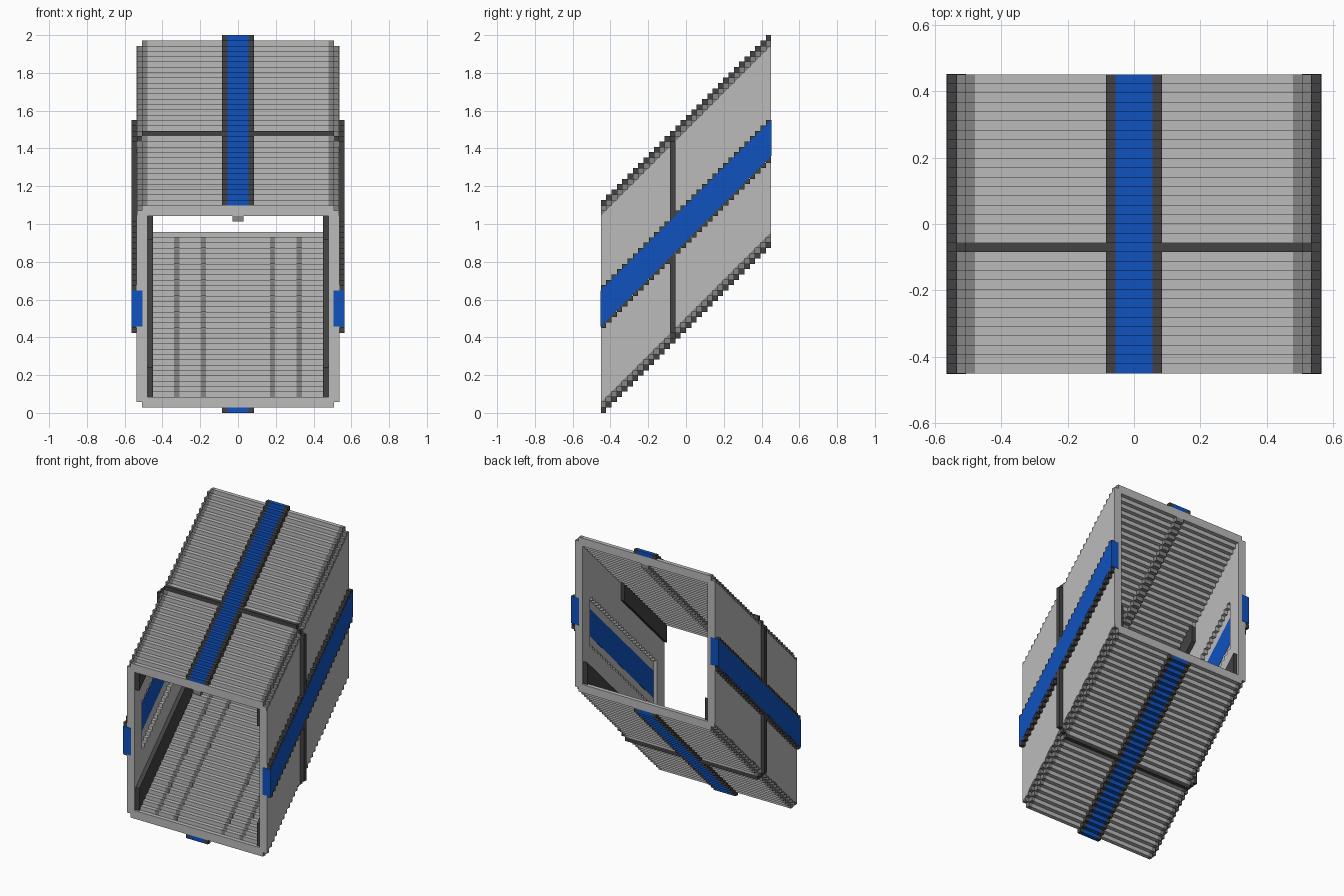
import bpy, bmesh

if "Cube" in bpy.data.objects:
    bpy.data.objects.remove(bpy.data.objects["Cube"], do_unlink=True)

U = 2 / 71          # one block unit
N = 32              # slices along the depth, each one unit higher than the last


def material(name, rgb):
    m = bpy.data.materials.new(name)
    m.diffuse_color = (*rgb, 1)
    m.use_nodes = True
    m.node_tree.nodes["Principled BSDF"].inputs["Base Color"].default_value = (*rgb, 1)
    return m


LIGHT = material("light_grey", (0.50, 0.50, 0.50))
MID = material("mid_grey", (0.24, 0.24, 0.24))
DARK = material("dark_grey", (0.055, 0.055, 0.055))
BLUE = material("blue", (0.005, 0.085, 0.52))


def block(bm, x, y, z, slope=0.0, lift=0.0):
    """Box from (min, max) ranges in units; slope shears it up along y."""
    v = [bm.verts.new((a * U, (b - N / 2) * U, (c + lift + slope * b) * U))
         for a in x for b in y for c in z]
    for f in ((0, 1, 3, 2), (4, 6, 7, 5), (0, 4, 5, 1),
              (2, 3, 7, 6), (0, 2, 6, 4), (1, 5, 7, 3)):
        bm.faces.new([v[k] for k in f])


def stairs(bm, x, z, first=0, last=N, out=0.0):
    for i in range(first, last):
        block(bm, x, (i - out, i + 1 + out), z, lift=i)


def finish(name, bm, mat, light_ends=False):
    bmesh.ops.recalc_face_normals(bm, faces=bm.faces[:])
    mesh = bpy.data.meshes.new(name)
    mesh.materials.append(mat)
    if light_ends:  # faces closing the two mouths of the tunnel are light
        mesh.materials.append(LIGHT)
        for f in bm.faces:
            if abs(f.normal.y) > 0.9 and abs(f.calc_center_median().y) > (N / 2 - 0.1) * U:
                f.material_index = 1
    bm.to_mesh(mesh)
    bm.free()
    ob = bpy.data.objects.new(name, mesh)
    bpy.context.scene.collection.objects.link(ob)


def part(name, mat, build, light_ends=False):
    bm = bmesh.new()
    build(bm)
    finish(name, bm, mat, light_ends)


def span(s, a, b):
    """Range on the left (+1) or right (-1) side."""
    return (min(s * a, s * b), max(s * a, s * b))


# stepped floor and ceiling
part("floor", LIGHT, lambda bm: stairs(bm, (-17, 17), (1, 3)))
part("ceiling", LIGHT, lambda bm: stairs(bm, (-17, 17), (37, 39)))
part("ceiling_rib", MID, lambda bm: stairs(bm, (-1, 1), (36, 37)))

# trim lines set in the floor
def floor_lines(bm):
    for s in (1, -1):
        for a in (6, 11):
            stairs(bm, span(s, a, a + 1), (2, 3.04), 1, N - 1, 0.04)
part("floor_lines", MID, floor_lines)

# raised stripes on top and bottom
for name, z in (("top", (39, 40)), ("bottom", (0, 1))):
    part(name + "_stripe", BLUE, lambda bm: stairs(bm, (-2, 2), z))

    def edges(bm):
        for s in (1, -1):
            stairs(bm, span(s, 2, 3), z)
    part(name + "_stripe_edges", DARK, edges)

for s, side in ((1, "left"), (-1, "right")):
    # notched corner beams
    def corners(bm):
        for inner, outer in (((1, 3), (2, 3)), ((37, 39), (37, 38))):
            stairs(bm, span(s, 17, 18), inner)
            stairs(bm, span(s, 18, 19), outer)
    part(side + "_corner_beams", MID, corners, True)

    # sloping wall, with a long recess on the inside
    def wall(bm):
        block(bm, span(s, 18, 19.03), (0, N), (2, 37), 1)
        block(bm, span(s, 17, 18), (0, N), (2, 13), 1)
        block(bm, span(s, 17, 18), (0, N), (27, 37), 1)
        stairs(bm, span(s, 17, 18), (12, 14))
        stairs(bm, span(s, 17, 18), (26, 28))
        for first, last in ((0, 3), (N - 3, N)):
            stairs(bm, span(s, 17, 18), (13, 27), first, last)
    part(side + "_wall", LIGHT, wall)

    # side stripe, showing through to the recess
    part(side + "_stripe", BLUE, lambda bm: block(
        bm, span(s, 17.95, 20.03), (-0.04, N + 0.04), (16.3, 23), 1))

    def side_edges(bm):
        stairs(bm, span(s, 19, 20), (16, 17))
        stairs(bm, span(s, 19, 20), (23, 24))
    part(side + "_stripe_edges", DARK, side_edges)

    # dark skirting along the bottom and part of the top of the inside wall
    def skirting(bm):
        block(bm, span(s, 16, 17), (0.5, N - 0.5), (2.5, 8), 1)
        block(bm, span(s, 16, 17), (0.5, 17), (32, 37), 1)
    part(side + "_skirting", DARK, skirting)

# band running round the outside
def band(bm):
    y, r = (13, 14), 13
    for s in (1, -1):
        block(bm, span(s, 3, 18), y, (39, 40), lift=r)
        block(bm, span(s, 3, 18), y, (0, 1), lift=r)
        block(bm, span(s, 19, 20), y, (24, 38), lift=r)
        block(bm, span(s, 19, 20), y, (2, 16), lift=r)
        block(bm, span(s, 18, 19), y, (38, 39), lift=r)
        block(bm, span(s, 18, 19), y, (1, 2), lift=r)
part("outer_band", DARK, band)
